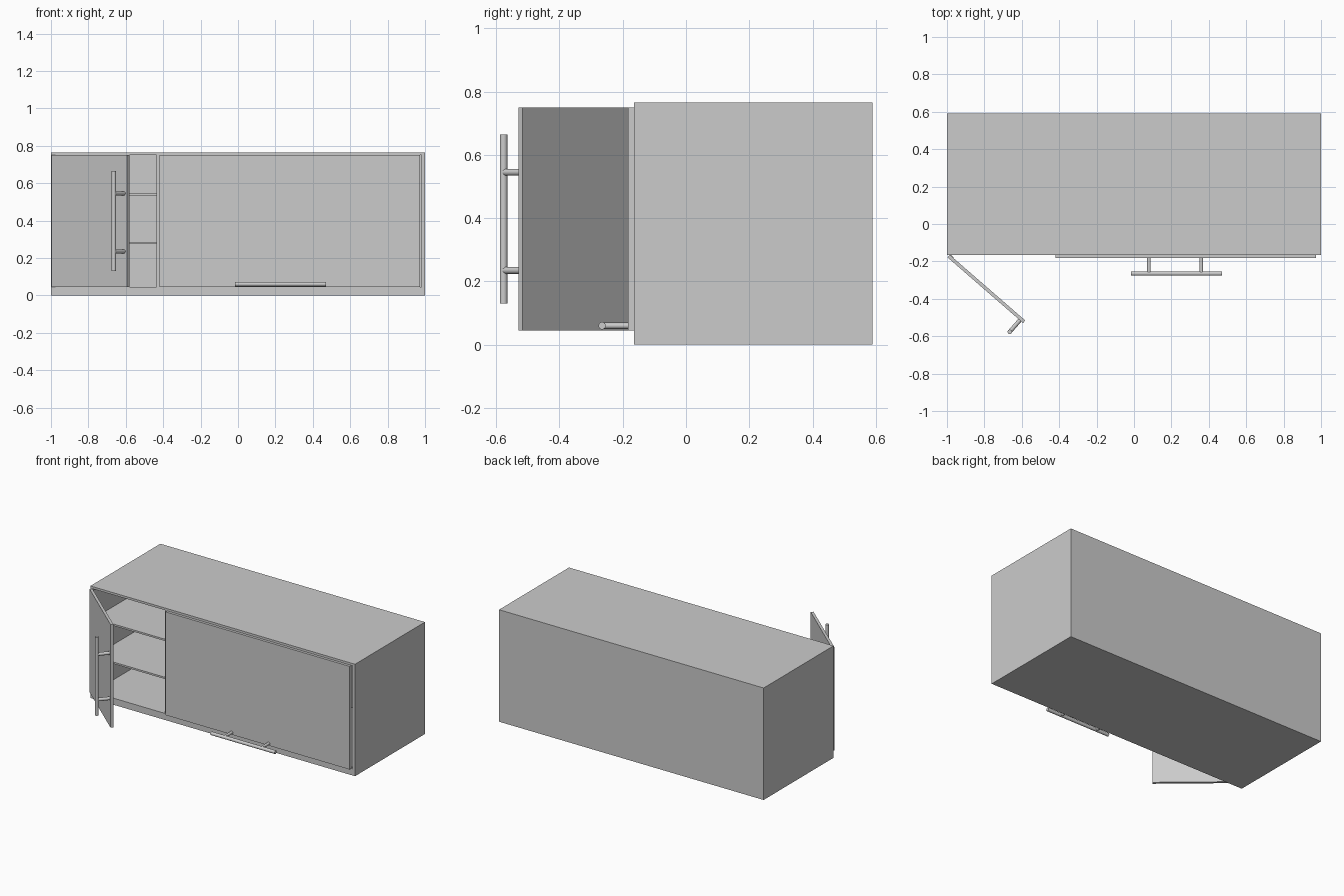
import bpy, math
from mathutils import Matrix, Vector

if "Cube" in bpy.data.objects:
    bpy.data.objects.remove(bpy.data.objects["Cube"])


def box(name, lo, hi, m=Matrix()):
    lo, hi = Vector(lo), Vector(hi)
    bpy.ops.mesh.primitive_cube_add(size=1)
    o = bpy.context.object
    o.name = name
    o.data.transform(m @ Matrix.Translation((lo + hi) / 2) @ Matrix.Diagonal((*(hi - lo), 1)))
    return o


def rod(name, a, b, r, m=Matrix()):
    a, b = Vector(a), Vector(b)
    bpy.ops.mesh.primitive_cylinder_add(vertices=24, radius=r, depth=(b - a).length)
    o = bpy.context.object
    o.name = name
    q = (b - a).to_track_quat('Z', 'Y').to_matrix().to_4x4()
    o.data.transform(m @ Matrix.Translation((a + b) / 2) @ q)
    bpy.ops.object.shade_smooth_by_angle(angle=math.radians(40))
    return o


F, B, H = -0.165, 0.59, 0.765      # carcass front, back, height
Z0, Z1 = 0.045, 0.75               # opening bottom and top
T = 0.018                          # door thickness

# Carcass panels
box("bottom_panel", (-1, F, 0), (1, B, Z0))
box("top_panel", (-1, F, Z1), (1, B, H))
box("left_side", (-1, F, Z0), (-0.98, B, Z1))
box("right_side", (0.98, F, Z0), (1, B, Z1))
box("back_panel", (-0.98, B - 0.02, Z0), (0.98, B, Z1))
box("divider", (-0.435, F, Z0), (-0.41, B - 0.02, Z1))

# Shelves in the open compartment
for i, z in enumerate((0.28, 0.54)):
    box(f"shelf_{i + 1}", (-0.98, F + 0.01, z - 0.006), (-0.435, B - 0.02, z + 0.006))

# Closed right door with a horizontal bar handle
box("right_door", (-0.42, F - T, Z0), (0.972, F, Z1))
rod("right_handle_bar", (-0.015, F - 0.1, 0.06), (0.47, F - 0.1, 0.06), 0.0115)
for x in (0.08, 0.36):
    rod("right_handle_post", (x, F - T, 0.06), (x, F - 0.1, 0.06), 0.0095)

# Open left door, swung about its left edge, with a vertical bar handle
swing = Matrix.Translation((-0.985, F, 0)) @ Matrix.Rotation(math.radians(-41), 4, 'Z')
box("left_door", (0, -T, Z0), (0.535, 0, Z1), swing)
rod("left_handle_bar", (0.512, -0.1, 0.13), (0.512, -0.1, 0.665), 0.012, swing)
for z in (0.235, 0.545):
    rod("left_handle_post", (0.512, -T, z), (0.512, -0.1, z), 0.011, swing)

# Small hinge plates inside the left door
for z in (0.14, 0.64):
    box("door_hinge", (0.005, 0, z - 0.008), (0.025, 0.004, z + 0.008), swing)
